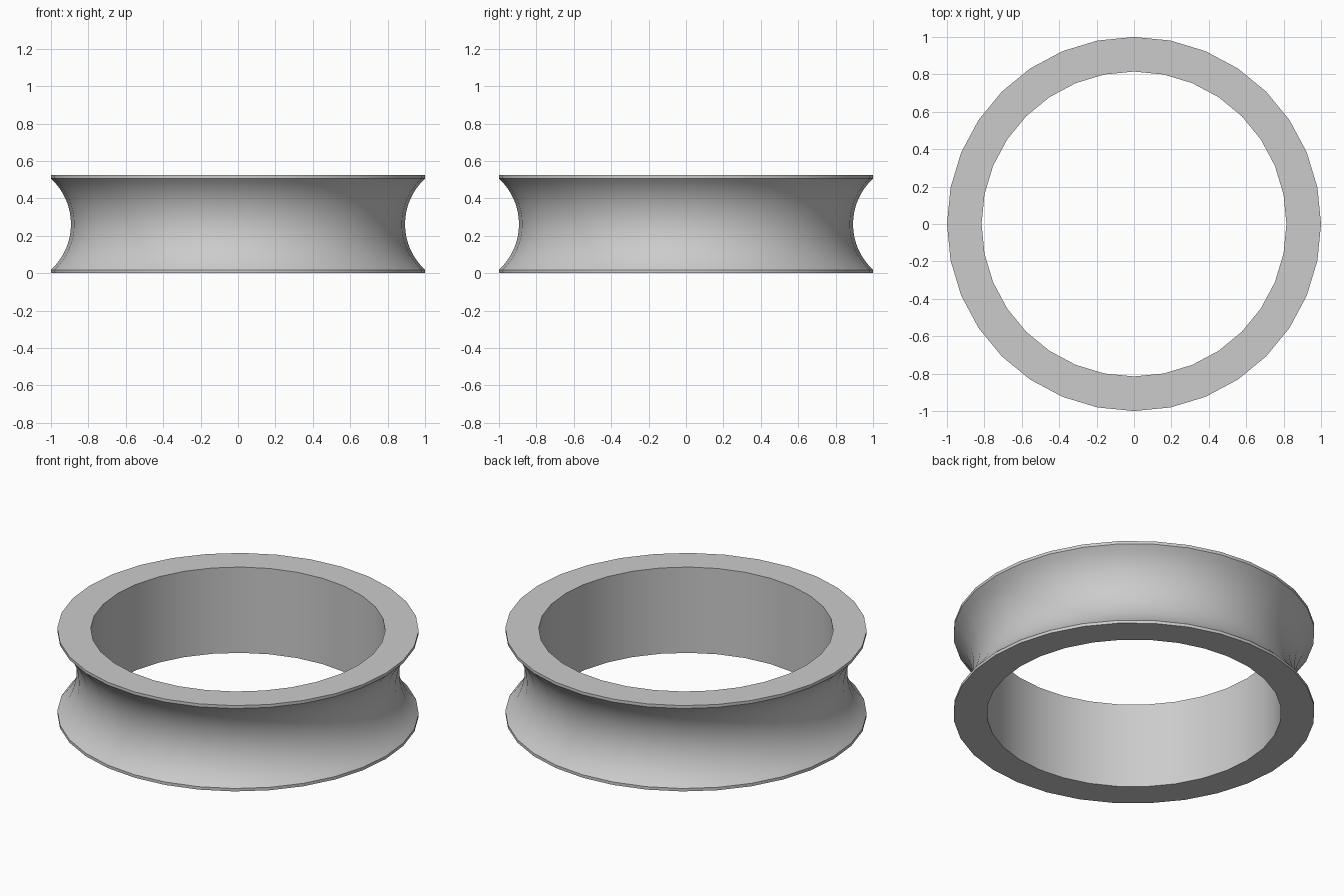
import bpy
import bmesh
from math import cos, sin, pi, asin, radians

cube = bpy.data.objects.get("Cube")
if cube:
    bpy.data.objects.remove(cube, do_unlink=True)

SIDES = 32
HEIGHT = 0.524
OUTER, INNER, THROAT = 1.0, 0.815, 0.893
RIM = 0.018
ARC_STEPS = 16

# Cross-section: bore, flat end faces, thin rims and a circular groove
half = HEIGHT / 2 - RIM
depth = OUTER - THROAT
arc_radius = (half ** 2 + depth ** 2) / (2 * depth)
sweep = asin(half / arc_radius)
profile = [(INNER, HEIGHT), (INNER, 0), (OUTER, 0)]
for i in range(ARC_STEPS + 1):
    a = sweep * (2 * i / ARC_STEPS - 1)
    profile.append((THROAT + arc_radius * (1 - cos(a)),
                    HEIGHT / 2 + arc_radius * sin(a)))
profile.append((OUTER, HEIGHT))

# Revolve the cross-section around z
bm = bmesh.new()
rings = []
for s in range(SIDES):
    t = 2 * pi * s / SIDES
    rings.append([bm.verts.new((r * cos(t), r * sin(t), z)) for r, z in profile])
count = len(profile)
for s in range(SIDES):
    a, b = rings[s], rings[(s + 1) % SIDES]
    for i in range(count):
        j = (i + 1) % count
        bm.faces.new((a[i], b[i], b[j], a[j]))
bmesh.ops.recalc_face_normals(bm, faces=bm.faces)
mesh = bpy.data.meshes.new("grooved_ring")
bm.to_mesh(mesh)
bm.free()
ring = bpy.data.objects.new("grooved_ring", mesh)
bpy.context.collection.objects.link(ring)

# Plain grey material
grey = bpy.data.materials.new("light_grey")
grey.use_nodes = True
color = (0.6, 0.6, 0.6, 1)
grey.diffuse_color = color
grey.node_tree.nodes["Principled BSDF"].inputs["Base Color"].default_value = color
mesh.materials.append(grey)

# Smooth walls with crisp rim edges
bpy.ops.object.select_all(action='DESELECT')
ring.select_set(True)
bpy.context.view_layer.objects.active = ring
bpy.ops.object.shade_smooth_by_angle(angle=radians(30))
